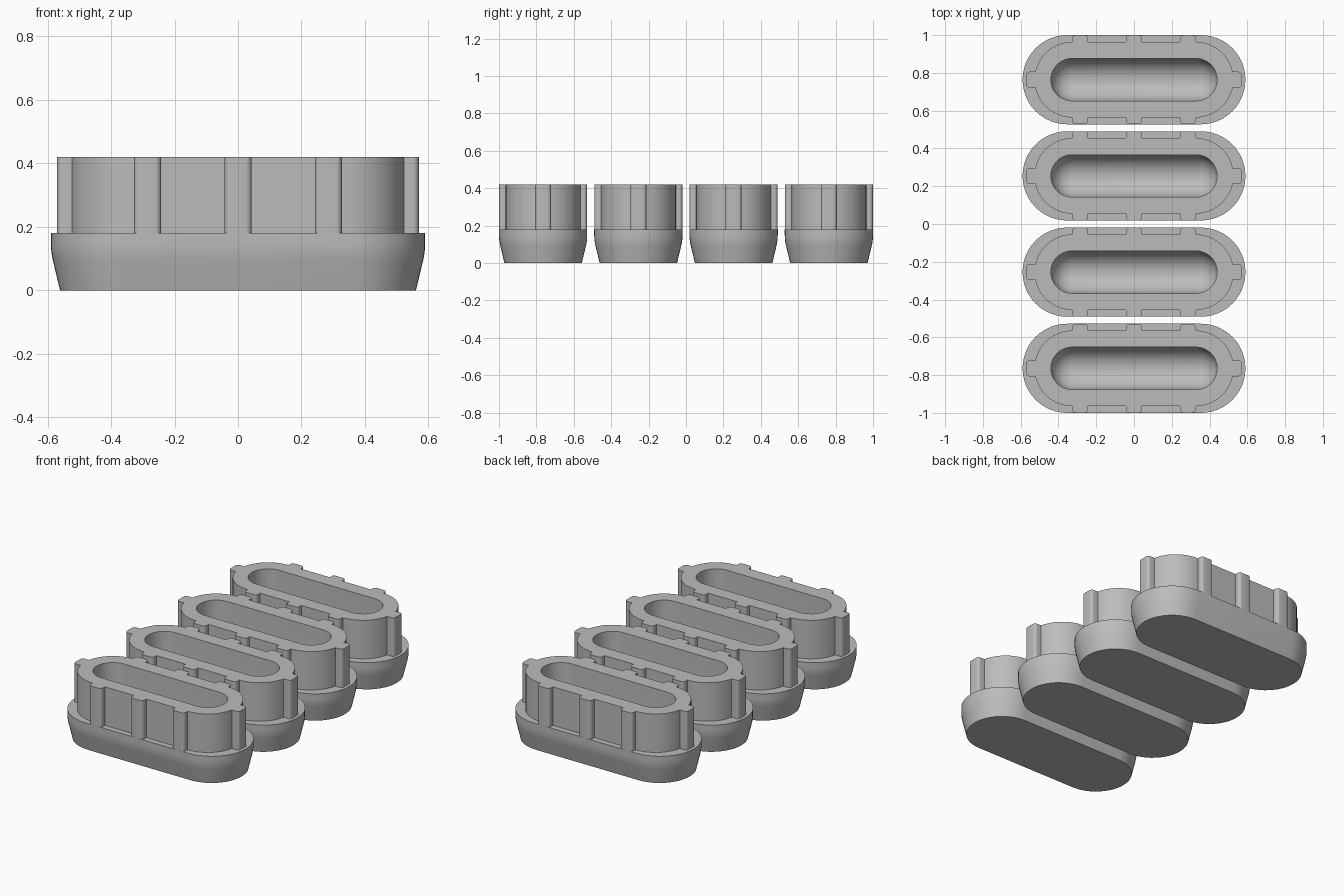
import bpy, bmesh, math

if "Cube" in bpy.data.objects:
    bpy.data.objects.remove(bpy.data.objects["Cube"])

grey = bpy.data.materials.new("mid grey")
grey.diffuse_color = (0.5, 0.5, 0.5, 1)
grey.use_nodes = True
grey.node_tree.nodes["Principled BSDF"].inputs["Base Color"].default_value = grey.diffuse_color


def stadium(half_len, r, n=24):
    """Rounded-end slot outline, counter-clockwise."""
    pts = []
    for side in (1, -1):
        for i in range(n + 1):
            a = -math.pi / 2 + math.pi * i / n
            pts.append((side * (half_len + r * math.cos(a)), side * r * math.sin(a)))
    return pts


def loft(name, rings):
    """Closed solid through a list of (outline, z) rings."""
    bm = bmesh.new()
    loops = [[bm.verts.new((x, y, z)) for x, y in pts] for pts, z in rings]
    for a, b in zip(loops, loops[1:]):
        for i in range(len(a)):
            j = (i + 1) % len(a)
            bm.faces.new((a[i], a[j], b[j], b[i]))
    bm.faces.new(loops[0][::-1])
    bm.faces.new(loops[-1])
    bmesh.ops.recalc_face_normals(bm, faces=bm.faces)
    mesh = bpy.data.meshes.new(name)
    bm.to_mesh(mesh)
    bm.free()
    mesh.materials.append(grey)
    obj = bpy.data.objects.new(name, mesh)
    bpy.context.collection.objects.link(obj)
    return obj


# Neck outline: slot shape with grip ribs on the long sides and ends
HALF, R, RIB, OUT, ROUND = 0.327, 0.2, 0.0425, 0.0355, 0.018


def rib(depth, steps=5):
    """Rib section as (along, outward) points with rounded outer corners."""
    left = [(-RIB, 0)]
    for i in range(steps + 1):
        a = math.pi / 2 * i / steps
        left.append((-RIB + ROUND * (1 - math.cos(a)), depth - ROUND * (1 - math.sin(a))))
    return left + [(-u, v) for u, v in reversed(left)]


def neck_outline():
    half = []
    for cx in (-0.285, 0, 0.285):
        half += [(cx + u, -R - v) for u, v in rib(OUT)]
    cut = math.asin(RIB / R)
    arc = [-math.pi / 2 + (math.pi / 2 - cut) * i / 14 for i in range(15)]
    half += [(HALF + R * math.cos(a), R * math.sin(a)) for a in arc[1:]]
    root = HALF + R * math.cos(cut)
    half += [(root + v, u) for u, v in rib(0.57 - root)[1:-1]]
    half += [(HALF + R * math.cos(a), -R * math.sin(a)) for a in reversed(arc[1:])]
    return half + [(-x, -y) for x, y in half]


# Base: tapered foot blending into a short upright rim
foot = [(0.207, 0), (0.2285, 0.09), (0.232, 0.106), (0.2345, 0.122), (0.2358, 0.138), (0.236, 0.152), (0.236, 0.18)]
plug = loft("plug", [(stadium(0.354, r), z) for r, z in foot])
outline = neck_outline()
neck = loft("neck_helper", [(outline, 0.15), (outline, 0.42)])

# Cavity: slot with a rounded trough bottom
FLOOR, CR = 0.08, 0.112
bowl = [(CR * math.sin(a), FLOOR + CR * (1 - math.cos(a)))
        for a in [math.radians(d) for d in range(6, 91, 7)] + [math.pi / 2]]
cavity = loft("cavity_helper", [(stadium(0.328, r), z) for r, z in bowl + [(CR, 0.5)]])

for helper, op in ((neck, "UNION"), (cavity, "DIFFERENCE")):
    mod = plug.modifiers.new(op.title(), "BOOLEAN")
    mod.object, mod.operation, mod.solver = helper, op, "EXACT"
bpy.context.view_layer.update()
mesh = bpy.data.meshes.new_from_object(plug.evaluated_get(bpy.context.evaluated_depsgraph_get()))
plug.modifiers.clear()
plug.data = mesh
mesh.materials.clear()
mesh.materials.append(grey)
for p in mesh.polygons:
    p.material_index = 0
for helper in (neck, cavity):
    bpy.data.objects.remove(helper)

bpy.ops.object.select_all(action="DESELECT")
plug.select_set(True)
bpy.context.view_layer.objects.active = plug
bpy.ops.object.shade_smooth_by_angle(angle=math.radians(30))

# Row of four identical plugs
for i in range(4):
    obj = plug if i == 0 else plug.copy()
    if i:
        bpy.context.collection.objects.link(obj)
    obj.name = f"plug_{i + 1}"
    obj.location.y = -0.764 + i * 0.5093
